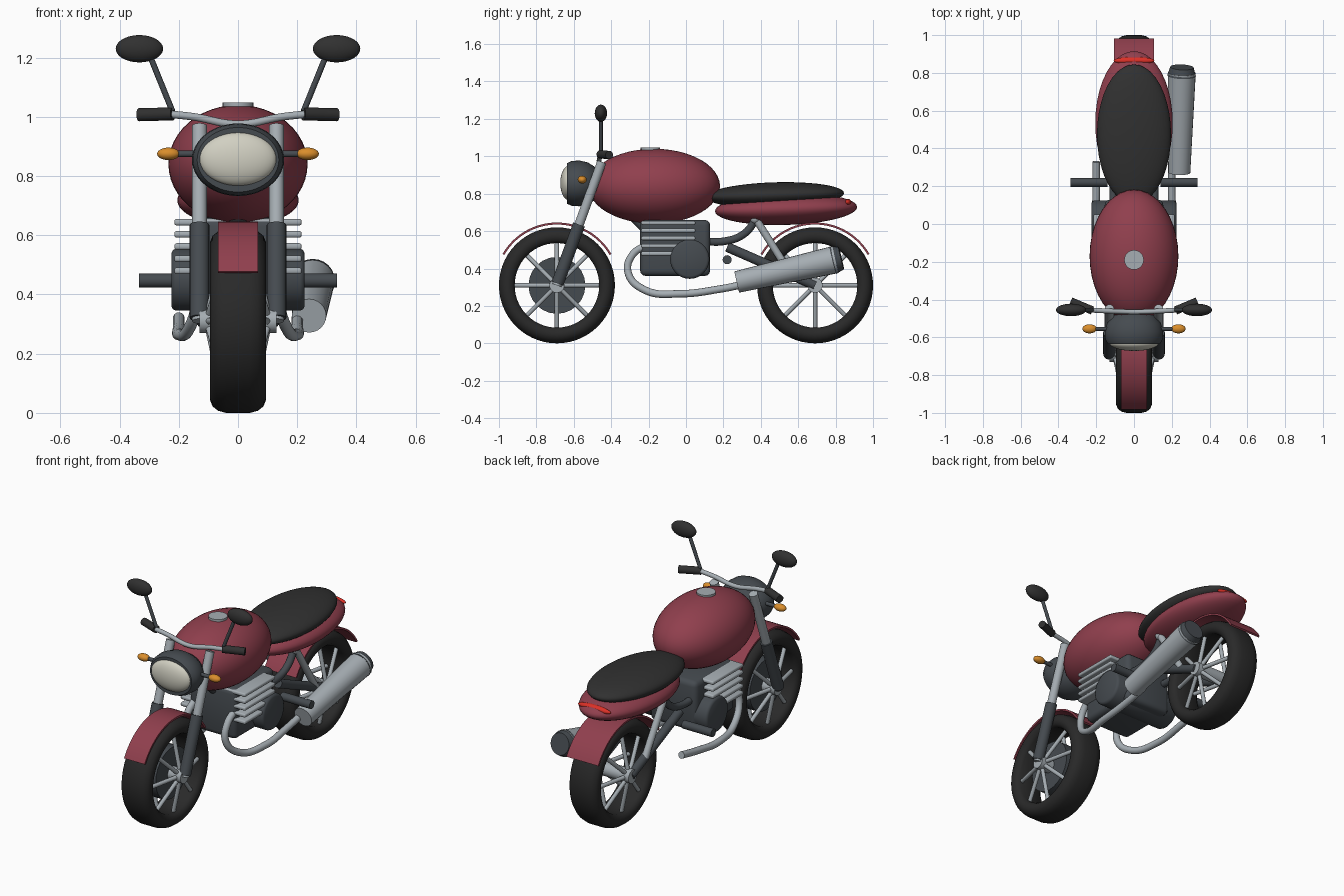
import bpy, bmesh, math
from mathutils import Vector, Matrix

if "Cube" in bpy.data.objects:
    bpy.data.objects.remove(bpy.data.objects["Cube"], do_unlink=True)


def material(name, rgb, rough=0.6):
    m = bpy.data.materials.new(name)
    m.use_nodes = True
    m.diffuse_color = (*rgb, 1)
    node = m.node_tree.nodes["Principled BSDF"]
    node.inputs["Base Color"].default_value = (*rgb, 1)
    node.inputs["Roughness"].default_value = rough
    return m


RED = material("maroon paint", (0.28, 0.05, 0.075))
BLACK = material("black leather", (0.03, 0.03, 0.03))
RUBBER = material("tyre rubber", (0.022, 0.022, 0.022))
DARK = material("dark metal", (0.06, 0.07, 0.08))
STEEL = material("light metal", (0.38, 0.42, 0.45))
CREAM = material("lamp glass", (0.64, 0.63, 0.54))
AMBER = material("amber lens", (0.7, 0.27, 0.025))
TAIL = material("red lens", (0.72, 0.03, 0.02))


def finish(name, bm, mat, angle=40):
    bmesh.ops.recalc_face_normals(bm, faces=bm.faces)
    mesh = bpy.data.meshes.new(name)
    bm.to_mesh(mesh)
    bm.free()
    mesh.materials.append(mat)
    ob = bpy.data.objects.new(name, mesh)
    bpy.context.collection.objects.link(ob)
    bpy.ops.object.select_all(action="DESELECT")
    ob.select_set(True)
    bpy.context.view_layer.objects.active = ob
    bpy.ops.object.shade_smooth_by_angle(angle=math.radians(angle))
    return ob


def ellipsoid(name, centre, radii, mat, tilt=0):
    bm = bmesh.new()
    bmesh.ops.create_uvsphere(bm, u_segments=40, v_segments=24, radius=1)
    bm.transform(Matrix.Translation(centre) @ Matrix.Rotation(tilt, 4, "X")
                 @ Matrix.Diagonal((*radii, 1)))
    return finish(name, bm, mat)


def add_rod(bm, a, b, r1, r2=None, sides=24):
    a, b = Vector(a), Vector(b)
    d = b - a
    place = Matrix.Translation((a + b) / 2) @ d.to_track_quat("Z", "Y").to_matrix().to_4x4()
    bmesh.ops.create_cone(bm, cap_ends=True, segments=sides, radius1=r1,
                          radius2=r1 if r2 is None else r2, depth=d.length, matrix=place)


def rod(name, a, b, r1, mat, r2=None):
    bm = bmesh.new()
    add_rod(bm, a, b, r1, r2)
    return finish(name, bm, mat)


def lathe(name, profile, place, mat, closed=False):
    # Spins (radius, height) points around z, then places the result
    bm = bmesh.new()
    vs = [bm.verts.new((r, 0, h)) for r, h in profile]
    edges = [bm.edges.new(p) for p in zip(vs, vs[1:])]
    if closed:
        edges.append(bm.edges.new((vs[-1], vs[0])))
    bmesh.ops.spin(bm, geom=vs + edges, axis=(0, 0, 1), cent=(0, 0, 0),
                   angle=math.tau, steps=56)
    bmesh.ops.remove_doubles(bm, verts=bm.verts, dist=0.0001)
    bm.transform(place)
    return finish(name, bm, mat)


def tube(name, points, radius, mat):
    cu = bpy.data.curves.new(name, "CURVE")
    cu.dimensions = "3D"
    cu.bevel_depth, cu.bevel_resolution = radius, 5
    cu.use_fill_caps, cu.resolution_u = True, 10
    sp = cu.splines.new("BEZIER")
    sp.bezier_points.add(len(points) - 1)
    for bp, p in zip(sp.bezier_points, points):
        bp.co = p
        bp.handle_left_type = bp.handle_right_type = "AUTO"
    cu.materials.append(mat)
    ob = bpy.data.objects.new(name, cu)
    bpy.context.collection.objects.link(ob)
    bpy.ops.object.select_all(action="DESELECT")
    ob.select_set(True)
    bpy.context.view_layer.objects.active = ob
    bpy.ops.object.convert(target="MESH")
    bpy.ops.object.shade_smooth_by_angle(angle=math.radians(40))
    return ob


def box(name, centre, size, mat, bevel):
    bm = bmesh.new()
    bmesh.ops.create_cube(bm, size=1, matrix=Matrix.Translation(centre) @ Matrix.Diagonal((*size, 1)))
    bmesh.ops.bevel(bm, geom=bm.edges[:], offset=bevel, segments=3, affect="EDGES", profile=0.5)
    return finish(name, bm, mat)


def mudguard(name, y, half):
    # Curved strip over the top of a wheel
    bm = bmesh.new()
    rings = []
    for i in range(33):
        a = math.radians(30 + 120 * i / 32)
        rings.append([bm.verts.new((x, y + r * math.cos(a), AXLE + r * math.sin(a)))
                      for x, r in ((-half, 0.325), (half, 0.325), (half, 0.336), (-half, 0.336))])
    for p, q in zip(rings, rings[1:]):
        for k in range(4):
            bm.faces.new((p[k], p[k - 1], q[k - 1], q[k]))
    bm.faces.new(rings[0])
    bm.faces.new(rings[-1])
    finish(name, bm, RED)


# Wheels
AXLE = 0.31
half_tyre = [(0.226, 0.07), (0.24, 0.088), (0.265, 0.095), (0.288, 0.086), (0.303, 0.067), (0.31, 0.04)]
tyre = half_tyre + [(r, -h) for r, h in reversed(half_tyre)]
for end, y in (("front", -0.69), ("rear", 0.69)):
    place = Matrix.Translation((0, y, AXLE)) @ Matrix.Rotation(math.pi / 2, 4, "Y")
    lathe(end + "_tyre", tyre, place, RUBBER, closed=True)
    rod(end + "_hub", (-0.13, y, AXLE), (0.13, y, AXLE), 0.04, STEEL)
    bm = bmesh.new()
    for i in range(8):
        c, s = math.cos(i * math.pi / 4), math.sin(i * math.pi / 4)
        for side in (-1, 1):
            add_rod(bm, (side * 0.1, y + 0.02 * c, AXLE + 0.02 * s),
                    (side * 0.055, y + 0.23 * c, AXLE + 0.23 * s), 0.012, sides=12)
    finish(end + "_spokes", bm, STEEL)
    mudguard(end + "_mudguard", y, 0.068 if end == "front" else 0.105)
rod("brake_disc", (-0.045, -0.69, AXLE), (0.045, -0.69, AXLE), 0.152, DARK)

# Bodywork
ellipsoid("fuel_tank", (0, -0.17, 0.84), (0.235, 0.352, 0.2), RED)
rod("filler_cap", (0, -0.19, 1.02), (0, -0.19, 1.048), 0.052, STEEL)
ellipsoid("seat", (0, 0.475, 0.793), (0.196, 0.37, 0.068), BLACK, 0.03)
ellipsoid("tail_cowl", (0, 0.535, 0.718), (0.205, 0.38, 0.085), RED, 0.03)
ellipsoid("tail_lamp", (0, 0.865, 0.752), (0.108, 0.02, 0.02), TAIL)

# Headlamp: oval housing with a domed glass
shell = [(0, 0.11), (0.06, 0.1), (0.11, 0.075), (0.142, 0.035), (0.155, -0.01),
         (0.152, -0.05), (0.138, -0.075), (0, -0.075)]
lathe("headlamp_housing", shell, Matrix.Translation((0, -0.56, 0.855))
      @ Matrix.Diagonal((1, 1, 0.79, 1)) @ Matrix.Rotation(-math.pi / 2, 4, "X"), DARK)
ellipsoid("headlamp_glass", (0, -0.63, 0.857), (0.13, 0.042, 0.09), CREAM)

# Engine with cooling fins
box("engine_block", (0, -0.058, 0.51), (0.31, 0.375, 0.3), DARK, 0.03)
for i in range(5):
    box(f"cooling_fin_{i + 1}", (0, -0.095, 0.48 + 0.041 * i), (0.43, 0.29, 0.022), STEEL, 0.008)
cover = [(0, 0.225), (0.09, 0.225), (0.1, 0.22), (0.105, 0.21),
         (0.105, -0.21), (0.1, -0.22), (0.09, -0.225), (0, -0.225)]
lathe("engine_covers", cover, Matrix.Translation((0, 0.02, 0.45))
      @ Matrix.Rotation(math.pi / 2, 4, "Y"), DARK)

# Handlebar
tube("handlebar", [(-0.24, -0.455, 1.01), (-0.15, -0.46, 1.0), (0, -0.465, 0.975),
                   (0.15, -0.46, 1.0), (0.24, -0.455, 1.01)], 0.013, STEEL)

# Parts found on both sides
for side, s in (("left", 1), ("right", -1)):
    def at(x, y, z):
        return (s * x, y, z)

    rod(side + "_fork_tube", at(0.13, -0.45, 0.97), at(0.13, -0.69, AXLE), 0.025, STEEL)
    rod(side + "_fork_sleeve", at(0.13, -0.572, 0.635), at(0.13, -0.687, 0.32), 0.033, DARK)
    rod(side + "_grip", at(0.22, -0.458, 1.01), at(0.335, -0.41, 1.007), 0.022, BLACK)
    rod(side + "_mirror_stem", at(0.222, -0.455, 1.02), at(0.295, -0.455, 1.2), 0.01, DARK)
    ellipsoid(side + "_mirror", at(0.333, -0.455, 1.23), (0.08, 0.033, 0.046), BLACK)
    rod(side + "_indicator_stem", at(0.13, -0.555, 0.875), at(0.215, -0.555, 0.875), 0.011, DARK)
    ellipsoid(side + "_indicator", at(0.235, -0.555, 0.875), (0.038, 0.024, 0.021), AMBER)
    rod(side + "_foot_peg", at(0.14, 0.22, 0.447), at(0.335, 0.22, 0.447), 0.024, DARK)
    rod(side + "_swingarm", at(0.11, 0.22, 0.515), at(0.115, 0.69, AXLE), 0.026, DARK)
    rod(side + "_shock", at(0.12, 0.37, 0.67), at(0.12, 0.56, 0.37), 0.02, STEEL)
    ellipsoid(side + "_shock_mount", at(0.12, 0.37, 0.665), (0.026, 0.026, 0.026), STEEL)
    tube(side + "_frame_rail", [at(0.11, 0.06, 0.55), at(0.11, 0.2, 0.545), at(0.11, 0.31, 0.585),
                                at(0.11, 0.38, 0.67)], 0.021, DARK)
    tube(side + "_exhaust_pipe", [at(0.13, -0.2, 0.53), at(0.13, -0.285, 0.475), at(0.135, -0.31, 0.38),
                                  at(0.165, -0.22, 0.285), at(0.2, -0.03, 0.265),
                                  at(0.2, 0.18, 0.29), at(0.2, 0.33, 0.32)], 0.02, STEEL)

# Silencer on one side only
rod("silencer", (0.24, 0.272, 0.328), (0.253, 0.8, 0.448), 0.058, STEEL, 0.074)
rod("silencer_tip", (0.252, 0.785, 0.445), (0.254, 0.83, 0.456), 0.076, DARK, 0.062)
rod("lower_frame", (0, -0.48, 0.88), (0, -0.2, 0.6), 0.03, DARK)
